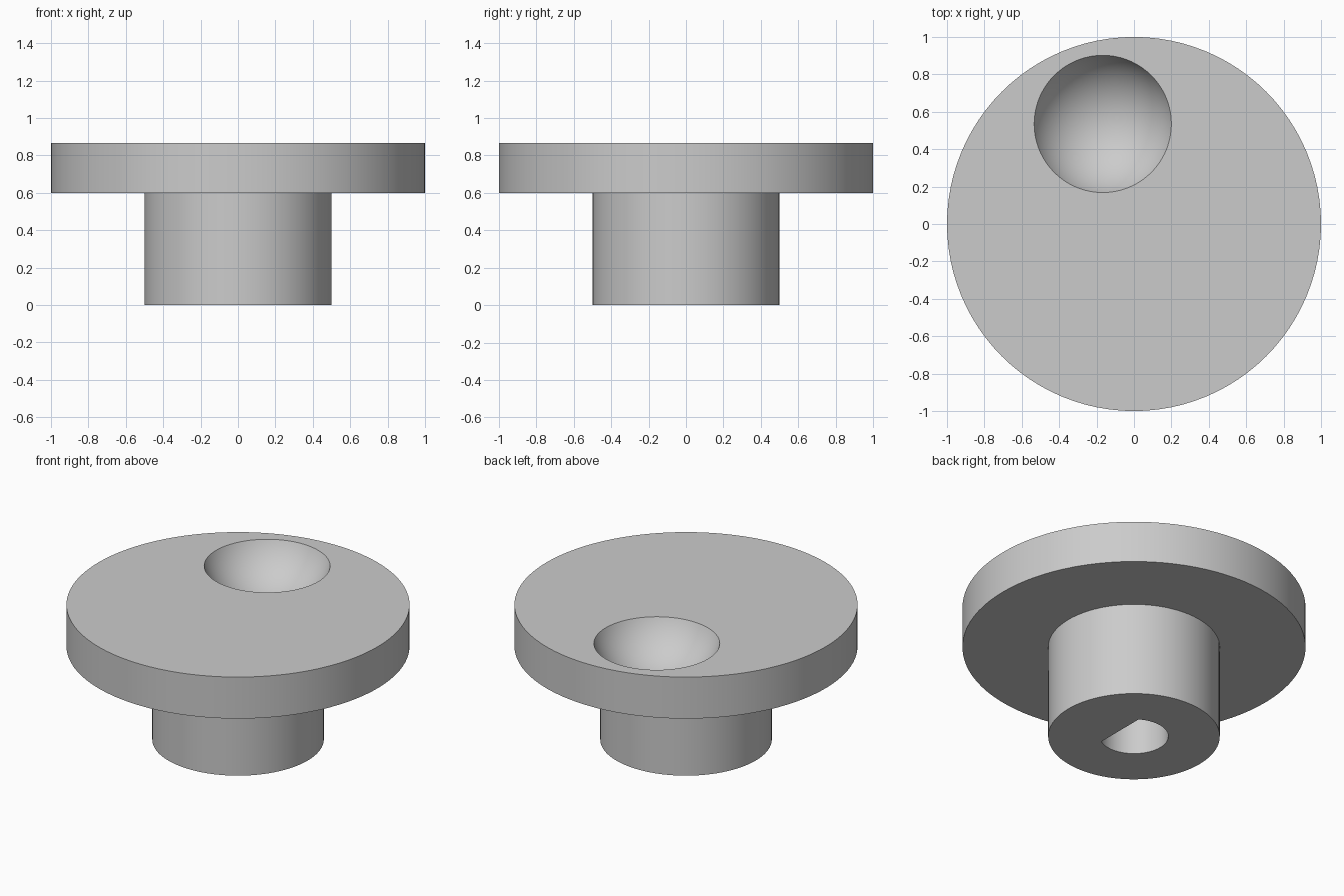
import bpy, bmesh, math
from mathutils import Matrix

default = bpy.data.objects.get("Cube")
if default:
    bpy.data.objects.remove(default, do_unlink=True)

DISC_R, STEM_R, STEM_H, TOP = 1.0, 0.5, 0.6, 0.867
BORE_R, BORE_FLAT, BORE_DEPTH = 0.2, 0.107, 0.55
DIMPLE_X, DIMPLE_Y, DIMPLE_RIM, DIMPLE_BALL = -0.167, 0.535, 0.367, 0.4

grey = bpy.data.materials.new("plain grey")
grey.use_nodes = True
colour = (0.6, 0.6, 0.6, 1)
grey.diffuse_color = colour
grey.node_tree.nodes["Principled BSDF"].inputs["Base Color"].default_value = colour


def make_object(name, bm):
    bmesh.ops.recalc_face_normals(bm, faces=bm.faces)
    mesh = bpy.data.meshes.new(name)
    bm.to_mesh(mesh)
    bm.free()
    mesh.materials.append(grey)
    obj = bpy.data.objects.new(name, mesh)
    bpy.context.collection.objects.link(obj)
    return obj


def prism(bm, outline, z0, z1):
    base = bm.faces.new([bm.verts.new((x, y, z0)) for x, y in outline])
    top = bmesh.ops.extrude_face_region(bm, geom=[base])["geom"]
    verts = [g for g in top if isinstance(g, bmesh.types.BMVert)]
    bmesh.ops.translate(bm, verts=verts, vec=(0, 0, z1 - z0))


def cut(target, cutter):
    cutter.hide_render = True
    mod = target.modifiers.new("cut", "BOOLEAN")
    mod.operation, mod.solver, mod.object = "DIFFERENCE", "EXACT", cutter
    bpy.context.view_layer.objects.active = target
    bpy.ops.object.modifier_apply(modifier=mod.name)
    bpy.data.objects.remove(cutter, do_unlink=True)


# Knob: stepped profile spun round the axis
bm = bmesh.new()
profile = [(0, 0), (STEM_R, 0), (STEM_R, STEM_H), (DISC_R, STEM_H), (DISC_R, TOP), (0, TOP)]
points = [bm.verts.new((r, 0, z)) for r, z in profile]
edges = [bm.edges.new(pair) for pair in zip(points, points[1:])]
bmesh.ops.spin(bm, geom=points + edges, cent=(0, 0, 0), axis=(0, 0, 1),
               angle=math.tau, steps=96, use_merge=True)
bmesh.ops.remove_doubles(bm, verts=bm.verts, dist=1e-5)
bmesh.ops.dissolve_limit(bm, angle_limit=0.01, verts=bm.verts, edges=bm.edges)
knob = make_object("knob", bm)

# Finger dimple: shallow spherical hollow in the top
bm = bmesh.new()
height = TOP + math.sqrt(DIMPLE_BALL ** 2 - DIMPLE_RIM ** 2)
bmesh.ops.create_uvsphere(bm, u_segments=72, v_segments=48, radius=DIMPLE_BALL,
                          matrix=Matrix.Translation((DIMPLE_X, DIMPLE_Y, height)))
cut(knob, make_object("dimple_cutter", bm))

# Shaft bore: D-shaped hole with its flat towards +x
bm = bmesh.new()
start = math.acos(BORE_FLAT / BORE_R)
steps = 48
angles = [start + (math.tau - 2 * start) * i / steps for i in range(steps + 1)]
prism(bm, [(BORE_R * math.cos(a), BORE_R * math.sin(a)) for a in angles], -0.1, BORE_DEPTH)
cut(knob, make_object("bore_cutter", bm))

# Smooth curved walls, crisp rims
bpy.ops.object.select_all(action="DESELECT")
knob.select_set(True)
bpy.context.view_layer.objects.active = knob
bpy.ops.object.shade_smooth_by_angle(angle=math.radians(30))
